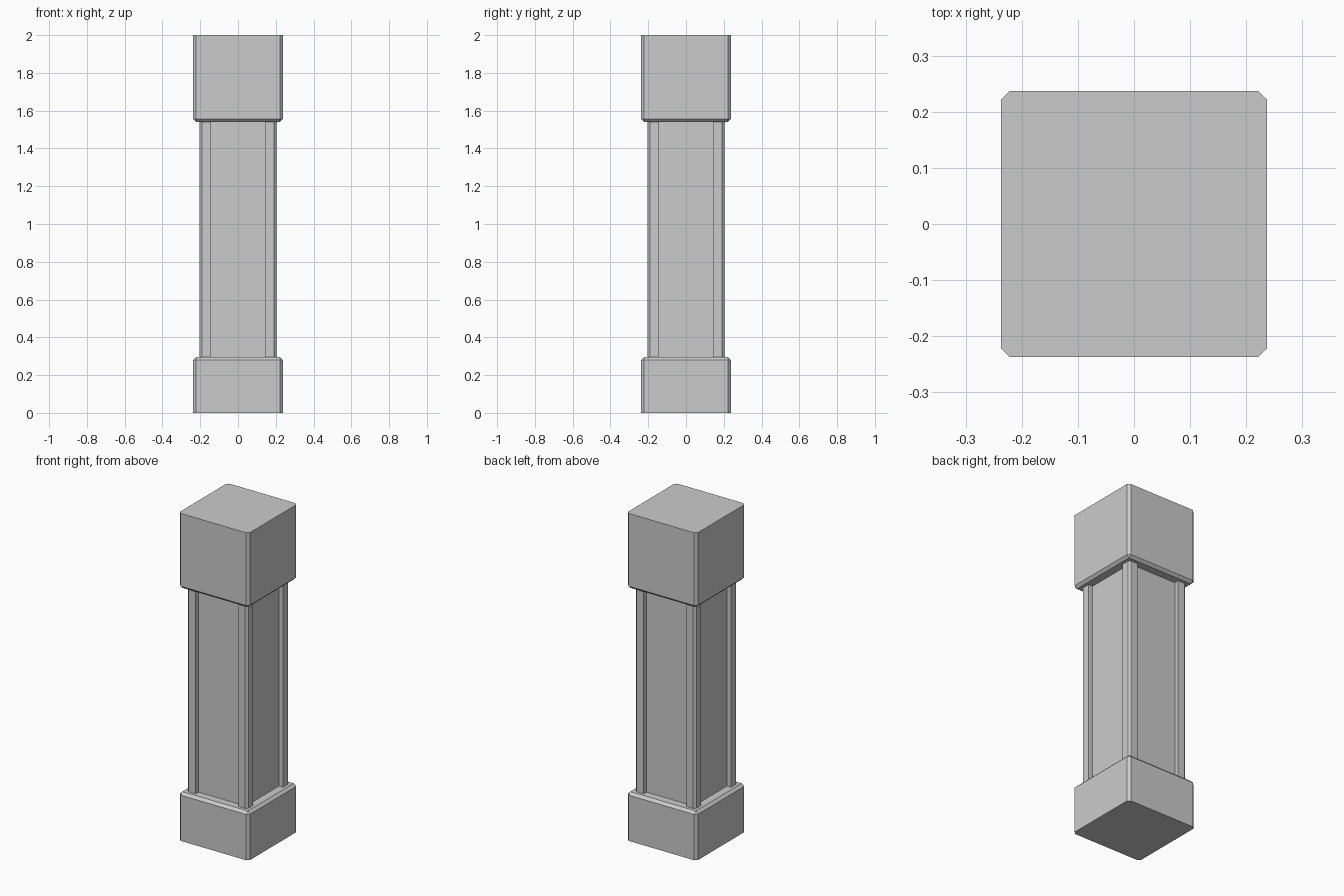
import bpy, bmesh

if "Cube" in bpy.data.objects:
    bpy.data.objects.remove(bpy.data.objects["Cube"])

HALF = 0.237      # half width of base and cap
CHAMFER = 0.0155


def make_object(name, bm):
    bmesh.ops.recalc_face_normals(bm, faces=bm.faces)
    mesh = bpy.data.meshes.new(name)
    bm.to_mesh(mesh)
    bm.free()
    obj = bpy.data.objects.new(name, mesh)
    bpy.context.collection.objects.link(obj)
    return obj


def block(name, z0, z1, sharp_z):
    """Square block with chamfered edges, except the rim at sharp_z."""
    bm = bmesh.new()
    bmesh.ops.create_cube(bm, size=1)
    for v in bm.verts:
        v.co.x *= 2 * HALF
        v.co.y *= 2 * HALF
        v.co.z = z0 if v.co.z < 0 else z1
    edges = [e for e in bm.edges
             if not all(abs(v.co.z - sharp_z) < 1e-5 for v in e.verts)]
    bmesh.ops.bevel(bm, geom=edges, offset=CHAMFER, offset_type='OFFSET',
                    segments=1, profile=0.5, affect='EDGES')
    return make_object(name, bm)


def shaft(name, z0, z1):
    """Shaft with chamfered corner posts and recessed panels on four sides."""
    r, c, p, d = 0.203, 0.012, 0.144, 0.028
    side = [(-r + c, -r), (-p, -r), (-p, -r + d),
            (p, -r + d), (p, -r), (r - c, -r)]
    outline = []
    for _ in range(4):
        outline += side
        side = [(-y, x) for x, y in side]
    bm = bmesh.new()
    face = bm.faces.new([bm.verts.new((x, y, z0)) for x, y in outline])
    ext = bmesh.ops.extrude_face_region(bm, geom=[face], use_keep_orig=True)
    top = [g for g in ext["geom"] if isinstance(g, bmesh.types.BMVert)]
    bmesh.ops.translate(bm, verts=top, vec=(0, 0, z1 - z0))
    return make_object(name, bm)


# Base: sharp at the ground, chamfered upper rim
block("pillar_base", 0.0, 0.295, 0.0)
# Shaft between the blocks
shaft("pillar_shaft", 0.295, 1.54)
# Cap: sharp at the top, chamfered lower rim
block("pillar_cap", 1.54, 2.0, 2.0)
